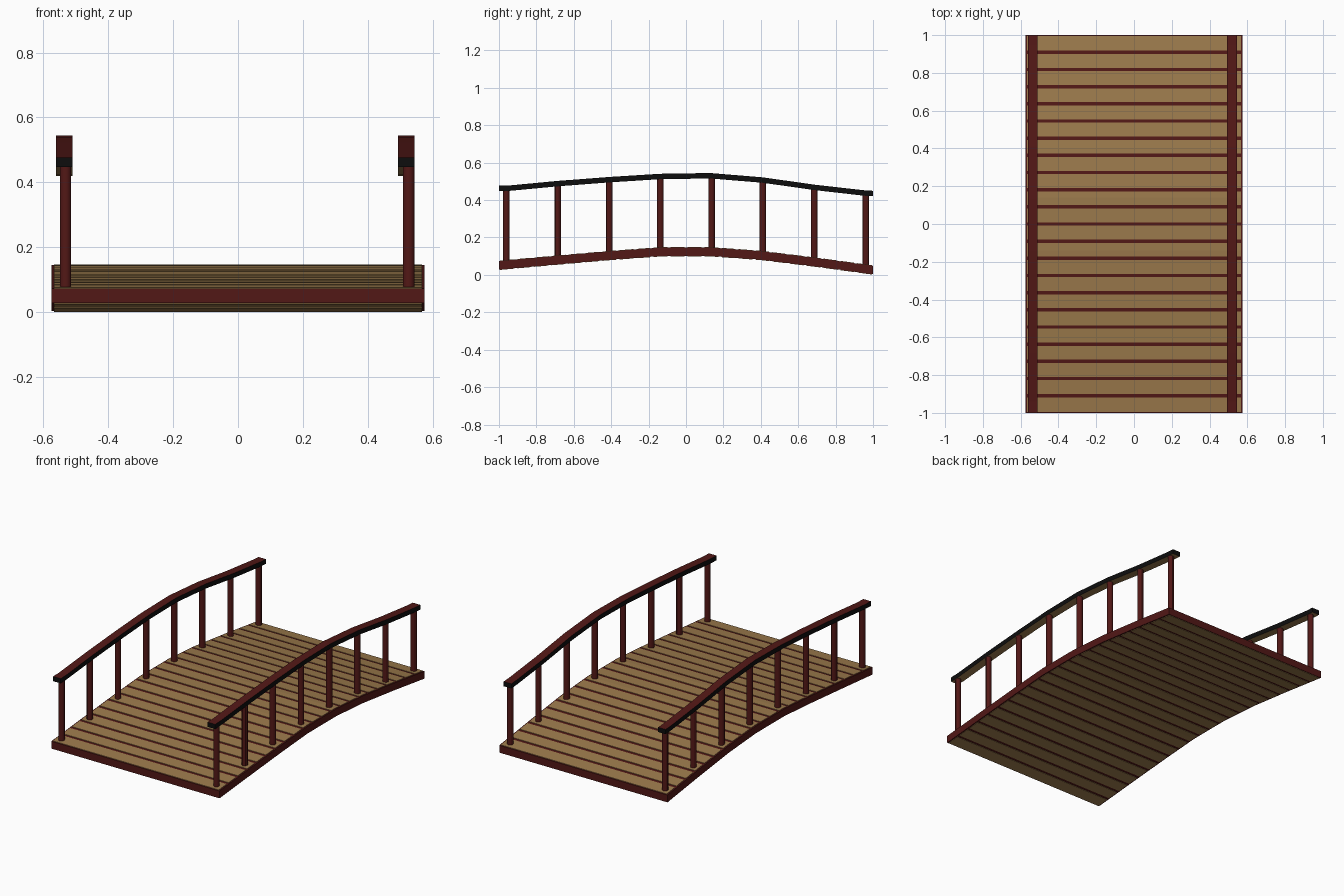
import bpy, bmesh
from math import pi

if "Cube" in bpy.data.objects:
    bpy.data.objects.remove(bpy.data.objects["Cube"])


def material(name, col):
    m = bpy.data.materials.new(name)
    m.diffuse_color = (*col, 1)
    m.use_nodes = True
    m.node_tree.nodes["Principled BSDF"].inputs["Base Color"].default_value = m.diffuse_color
    return m


RED = material("dark_red_wood", (0.085, 0.009, 0.008))
TAN = material("tan_wood", (0.33, 0.195, 0.072))
BLACK = material("black_trim", (0.004, 0.004, 0.004))

# Centre-line heights of the deck and the handrail along y
DECK = [(-1, .051), (-.7, .078), (-.4, .104), (-.14, .123), (.14, .123),
        (.4, .104), (.7, .067), (1, .026)]
RAIL = [(-1, .462), (-.94, .464), (-.685, .488), (-.41, .509), (-.14, .526),
        (.13, .530), (.41, .507), (.685, .468), (.95, .438), (1, .435)]


def height(curve, y):
    for (y0, z0), (y1, z1) in zip(curve, curve[1:]):
        if y <= y1 + 1e-6:
            return z0 + (z1 - z0) * (y - y0) / (y1 - y0)
    return curve[-1][1]


def add_band(bm, path, x0, x1, half):
    """Box-section band following a list of (y, z) points."""
    rings = [[bm.verts.new(p) for p in ((x0, y, z - half), (x1, y, z - half),
                                        (x1, y, z + half), (x0, y, z + half))]
             for y, z in path]
    bm.faces.new(rings[0])
    bm.faces.new(rings[-1][::-1])
    for a, b in zip(rings, rings[1:]):
        for i in range(4):
            j = (i + 1) % 4
            bm.faces.new((a[i], b[i], b[j], a[j]))


def finish(name, bm, mats):
    bmesh.ops.recalc_face_normals(bm, faces=bm.faces)
    me = bpy.data.meshes.new(name)
    bm.to_mesh(me)
    bm.free()
    for m in mats:
        me.materials.append(m)
    ob = bpy.data.objects.new(name, me)
    bpy.context.collection.objects.link(ob)
    return ob


# Red deck frame, visible at the edges and between planks
bm = bmesh.new()
add_band(bm, DECK, -.574, .574, .0225)
finish("deck_frame", bm, [RED])

# Planks, slightly proud of the frame above and below
bm = bmesh.new()
N, GAP = 22, .009
for i in range(N):
    y0 = -1 + 2 * i / N + GAP
    y1 = -1 + 2 * (i + 1) / N - GAP
    if i == 0:
        y0 = -.995
    if i == N - 1:
        y1 = .995
    inner = [(y, z) for y, z in DECK if y0 + .004 < y < y1 - .004]
    path = [(y0, height(DECK, y0)), *inner, (y1, height(DECK, y1))]
    add_band(bm, path, -.566, .566, .025)
finish("deck_planks", bm, [TAN])

# Handrails: red top, black sides, tan underside
for side, x0, x1 in (("left", -.561, -.510), ("right", .492, .544)):
    bm = bmesh.new()
    add_band(bm, RAIL, x0, x1, .0145)
    bmesh.ops.recalc_face_normals(bm, faces=bm.faces)
    for f in bm.faces:
        f.material_index = 1 if f.normal.z > .5 else 2 if f.normal.z < -.5 else 0
    finish(side + "_handrail", bm, [BLACK, RED, TAN])

# Round posts between deck and handrail
for side, x in (("left", -.531), ("right", .526)):
    for i in range(8):
        y = -.96 + i * 1.92 / 7
        z0, z1 = height(DECK, y) + .01, height(RAIL, y) - .008
        bpy.ops.mesh.primitive_cylinder_add(
            vertices=12, radius=.018, depth=z1 - z0,
            location=(x, y, (z0 + z1) / 2), rotation=(0, 0, pi / 12))
        post = bpy.context.object
        post.name = f"{side}_post_{i + 1}"
        post.data.materials.append(RED)
        bpy.ops.object.shade_smooth_by_angle()
